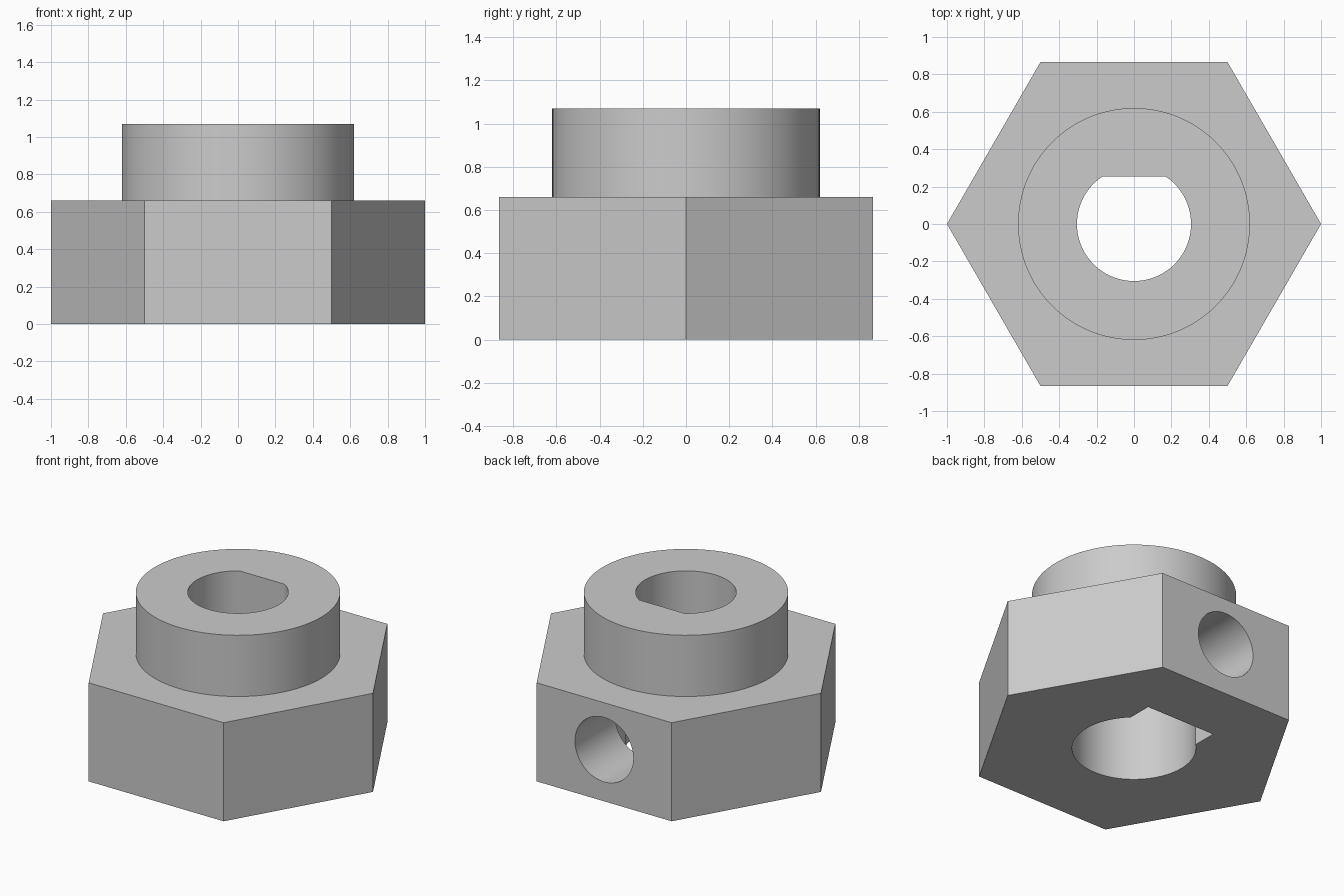
import bpy, bmesh, math
from mathutils import Matrix, Vector

cube = bpy.data.objects.get("Cube")
if cube:
    bpy.data.objects.remove(cube, do_unlink=True)

HEX_TOP, COLLAR_TOP = 0.66, 1.07
SEGMENTS = 96

grey = bpy.data.materials.new("light grey")
grey.use_nodes = True
grey.diffuse_color = (0.6, 0.6, 0.6, 1)
grey.node_tree.nodes["Principled BSDF"].inputs["Base Color"].default_value = (0.6, 0.6, 0.6, 1)


def make_object(name, bm):
    bmesh.ops.recalc_face_normals(bm, faces=bm.faces)
    mesh = bpy.data.meshes.new(name)
    bm.to_mesh(mesh)
    bm.free()
    mesh.materials.append(grey)
    obj = bpy.data.objects.new(name, mesh)
    bpy.context.collection.objects.link(obj)
    return obj


def cylinder(name, radius, low, high, sides=SEGMENTS, turn=Matrix(), flat_y=None):
    """Upright cylinder, optionally turned, or trimmed to a D section at flat_y."""
    bm = bmesh.new()
    bmesh.ops.create_cone(bm, cap_ends=True, segments=sides, radius1=radius, radius2=radius,
                          depth=high - low, matrix=turn @ Matrix.Translation((0, 0, (low + high) / 2)))
    if flat_y is not None:
        cut = bmesh.ops.bisect_plane(bm, geom=bm.verts[:] + bm.edges[:] + bm.faces[:],
                                     plane_co=(0, flat_y, 0), plane_no=(0, 1, 0), clear_outer=True)
        edges = [e for e in cut["geom_cut"] if isinstance(e, bmesh.types.BMEdge)]
        bmesh.ops.holes_fill(bm, edges=edges)
    return make_object(name, bm)


def box(name, low, high):
    low, high = Vector(low), Vector(high)
    bm = bmesh.new()
    bmesh.ops.create_cube(bm, size=1, matrix=Matrix.Translation((low + high) / 2)
                          @ Matrix.Diagonal((*(high - low), 1)))
    return make_object(name, bm)


def combine(target, tool, operation):
    mod = target.modifiers.new(tool.name, "BOOLEAN")
    mod.object, mod.operation, mod.solver = tool, operation, "EXACT"
    bpy.context.view_layer.objects.active = target
    bpy.ops.object.modifier_apply(modifier=mod.name)
    bpy.data.objects.remove(tool, do_unlink=True)


# Hexagonal body with its round collar
turn_hex = Matrix.Rotation(math.radians(30), 4, "Z")
hub = cylinder("hexagonal_hub", 1, 0, HEX_TOP, sides=6, turn=turn_hex)
xs = [v.co.x for v in hub.data.vertices]
if max(xs) < 0.95:  # put a corner on the x axis
    hub.data.transform(turn_hex)
combine(hub, cylinder("collar", 0.62, 0.3, COLLAR_TOP), "UNION")

# D-shaped shaft bore above, wider round bore below
combine(hub, cylinder("shaft_bore", 0.305, 0.5, 1.3, flat_y=0.255), "DIFFERENCE")
combine(hub, cylinder("lower_bore", 0.376, -0.2, HEX_TOP - 0.01), "DIFFERENCE")

# Nut slot open at the bottom, and the screw hole that enters it from the back
combine(hub, box("nut_slot", (-0.257, 0.1, -0.2), (0.257, 0.44, 0.6)), "DIFFERENCE")
to_back = Matrix.Translation((0, 0, 0.346)) @ Matrix.Rotation(math.radians(-90), 4, "X")
combine(hub, cylinder("screw_hole", 0.216, 0.3, 1.2, turn=to_back), "DIFFERENCE")

bpy.ops.object.select_all(action="DESELECT")
hub.select_set(True)
bpy.context.view_layer.objects.active = hub
bpy.ops.object.shade_smooth_by_angle(angle=math.radians(30))
